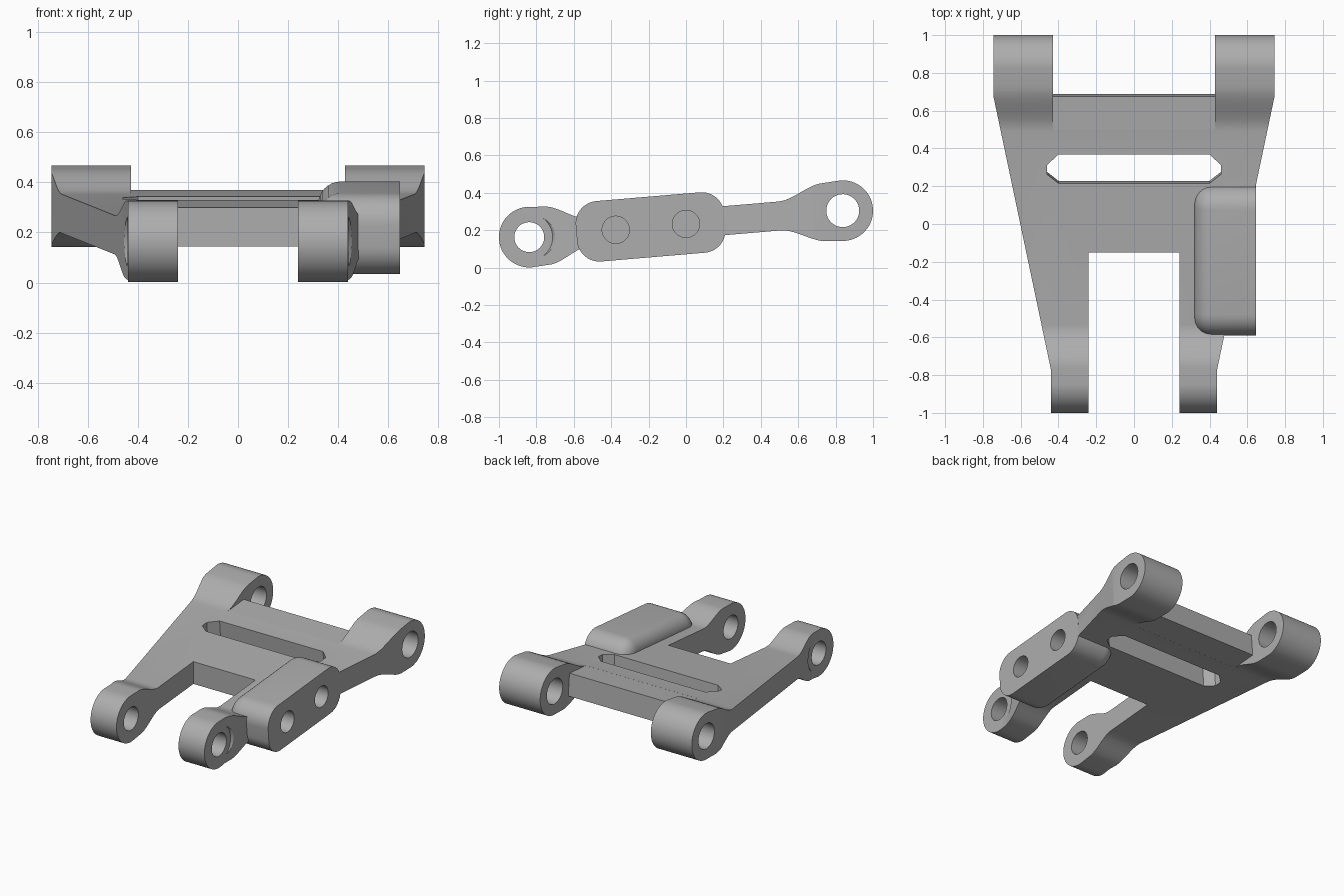
import bpy, bmesh, math
from mathutils import Matrix

cube = bpy.data.objects.get("Cube")
if cube:
    bpy.data.objects.remove(cube, do_unlink=True)

# The arm lies along a slightly tilted axis
TILT = Matrix.Translation((0, 0, 0.234)) @ Matrix.Rotation(math.atan(0.0845), 4, 'X')
H = 0.0775          # half thickness of the plate
EYE_R = 0.162
EYE_U = 0.841

steel = bpy.data.materials.new("plain grey metal")
steel.use_nodes = True
grey = (0.42, 0.42, 0.42, 1)
steel.diffuse_color = grey
steel.node_tree.nodes["Principled BSDF"].inputs["Base Color"].default_value = grey


def prism(name, pts, axis, lo, hi, tilted=True, inner_bevel=0):
    """Extrude a (y, z) profile along x, or an (x, y) profile along z."""
    bm = bmesh.new()
    place = (lambda a, b, t: (t, a, b)) if axis == 'x' else (lambda a, b, t: (a, b, t))
    low = [bm.verts.new(place(a, b, lo)) for a, b in pts]
    high = [bm.verts.new(place(a, b, hi)) for a, b in pts]
    cap = bm.faces.new(low)
    bm.faces.new(high)
    for i in range(len(pts)):
        j = (i + 1) % len(pts)
        bm.faces.new((low[i], low[j], high[j], high[i]))
    bmesh.ops.recalc_face_normals(bm, faces=bm.faces)
    if inner_bevel:
        bmesh.ops.bevel(bm, geom=list(cap.edges), offset=inner_bevel,
                        segments=8, profile=0.5, affect='EDGES')
    if tilted:
        bm.transform(TILT)
    mesh = bpy.data.meshes.new(name)
    bm.to_mesh(mesh)
    bm.free()
    obj = bpy.data.objects.new(name, mesh)
    bpy.context.collection.objects.link(obj)
    mesh.materials.append(steel)
    return obj


def arc(cu, cv, r, start, end, n):
    steps = [math.radians(start + (end - start) * i / n) for i in range(n + 1)]
    return [(cu + r * math.cos(a), cv + r * math.sin(a)) for a in steps]


def circle(u, r, n=48):
    return arc(u, 0, r, 0, 360, n)[:-1]


def combine(target, tool, operation):
    mod = target.modifiers.new(operation.lower(), 'BOOLEAN')
    mod.operation = operation
    mod.solver = 'EXACT'
    mod.object = tool
    bpy.context.view_layer.objects.active = target
    bpy.ops.object.modifier_apply(modifier=mod.name)
    bpy.data.objects.remove(tool, do_unlink=True)


# Side profile: plate swelling smoothly into an eye at each end
def swell(start, end, n=12):
    pts = []
    for i in range(n + 1):
        t = i / n
        s = t * t * (3 - 2 * t)
        pts.append((start + (end - start) * t, H + (EYE_R - 0.006 - H) * s))
    return pts


rear_top = swell(0.50, 0.75)
front_top = [(-u, v) for u, v in swell(0.53, 0.75)]
flip = lambda pts: [(u, -v) for u, v in reversed(pts)]
profile = (rear_top + arc(EYE_U, 0, EYE_R, 90, -90, 32) + flip(rear_top)
           + [(u, -v) for u, v in front_top]
           + arc(-EYE_U, 0, EYE_R, 270, 90, 32) + list(reversed(front_top)))
arm = prism("suspension_arm", profile, 'x', -0.8, 0.8)

# Tapered plan outline
half = [(0.745, 1.1), (0.745, 0.68), (0.44, -0.77), (0.44, -1.1)]
outline = half + [(-x, y) for x, y in reversed(half)]
combine(arm, prism("plan_outline", outline, 'z', -1, 1, False), 'INTERSECT')

# Gap between the front eyes
notch = [(-0.24, -1.2), (0.24, -1.2), (0.24, -0.15), (-0.24, -0.15)]
combine(arm, prism("front_notch", notch, 'z', -1, 1, False), 'DIFFERENCE')

# Gap between the rear eyes, leaving the flat plate
gap = [(0.505, H), (0.505, 0.3), (1.1, 0.3), (1.1, -0.3),
       (0.505, -0.3), (0.505, -H), (0.685, -H), (0.685, H)]
combine(arm, prism("rear_gap", gap, 'x', -0.428, 0.428), 'DIFFERENCE')

# Chamfered slot across the plate
corner = [(0.46, 0.27), (0.46, 0.32), (0.40, 0.376), (-0.40, 0.376),
          (-0.46, 0.32), (-0.46, 0.27), (-0.40, 0.223), (0.40, 0.223)]
combine(arm, prism("plate_slot", corner, 'z', -0.4, 0.4), 'DIFFERENCE')

# Conical clearance outside each front eye
for side in (-1, 1):
    bm = bmesh.new()
    bmesh.ops.create_cone(bm, cap_ends=True, segments=48, radius1=0.125,
                          radius2=0.185, depth=0.06)
    bm.transform(TILT @ Matrix.Translation((side * 0.4715, -EYE_U, 0))
                 @ Matrix.Rotation(side * math.pi / 2, 4, 'Y'))
    mesh = bpy.data.meshes.new("eye_clearance")
    bm.to_mesh(mesh)
    bm.free()
    mesh.materials.append(steel)
    tool = bpy.data.objects.new("eye_clearance", mesh)
    bpy.context.collection.objects.link(tool)
    combine(arm, tool, 'DIFFERENCE')

# Mounting block on the left side, rounded on its inner face
R = 0.12
u0, u1, v1 = -0.588, 0.208, 0.162
block = (arc(u1 - R, v1 - R, R, 0, 90, 10) + arc(u0 + R, v1 - R, R, 90, 180, 10)
         + arc(u0 + R, R - v1, R, 180, 270, 10) + arc(u1 - R, R - v1, R, 270, 360, 10))
combine(arm, prism("mounting_block", block, 'x', 0.32, 0.646, True, 0.09), 'UNION')

# Eye bores and blind bolt holes
for u, r in ((-EYE_U, 0.08), (EYE_U, 0.088)):
    combine(arm, prism("eye_bore", circle(u, r), 'x', -1, 1), 'DIFFERENCE')
for u in (-0.377, 0.0):
    combine(arm, prism("bolt_hole", circle(u, 0.073), 'x', 0.42, 1), 'DIFFERENCE')

bpy.ops.object.select_all(action='DESELECT')
arm.select_set(True)
bpy.context.view_layer.objects.active = arm
bpy.ops.object.shade_smooth_by_angle(angle=math.radians(25))
